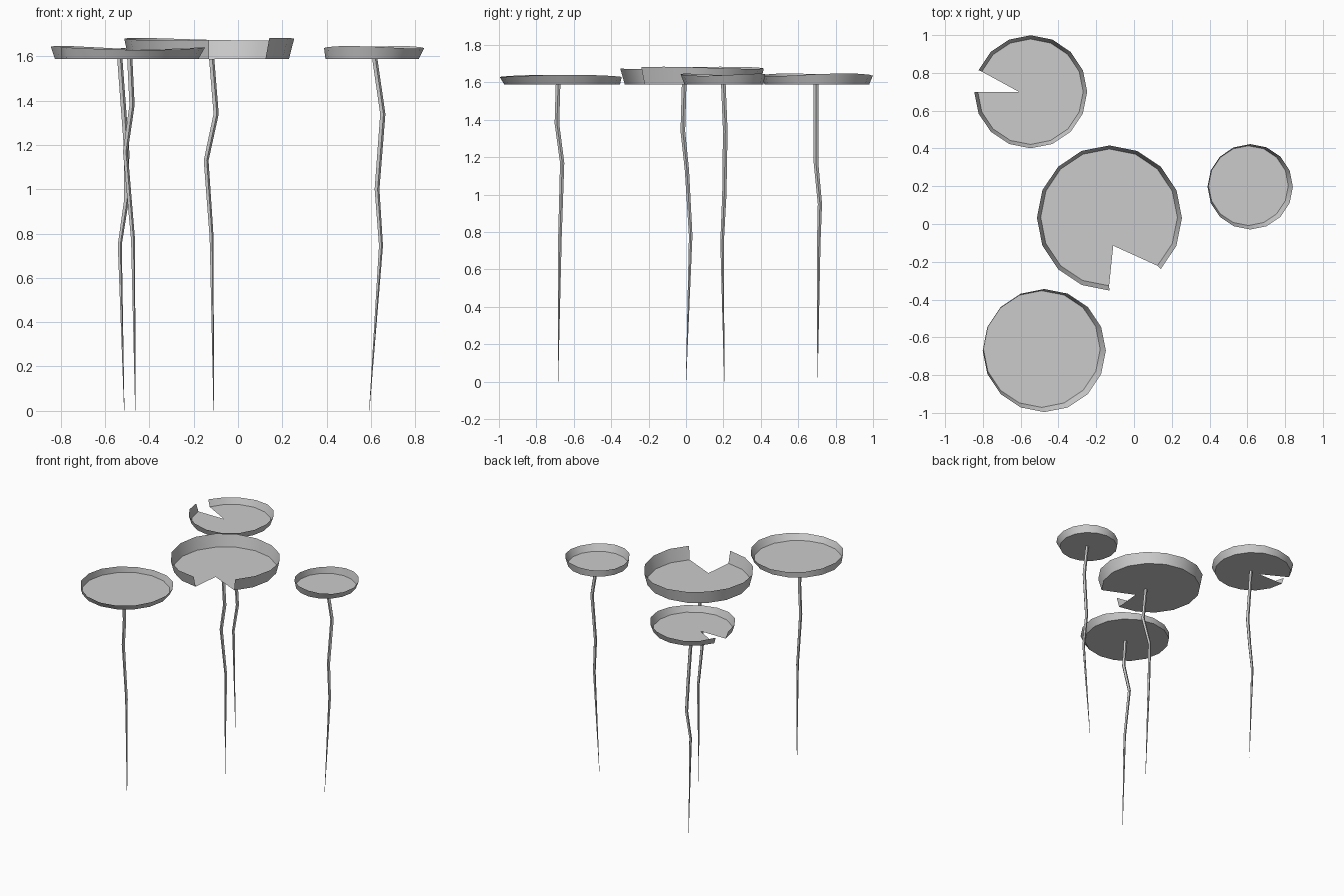
import bpy, bmesh
from math import sin, cos, tau, radians
from mathutils import Vector

cube = bpy.data.objects.get("Cube")
if cube:
    bpy.data.objects.remove(cube)

SIDES = 16
FLOOR_Z = 1.588

grey = bpy.data.materials.new("plain_grey")
grey.use_nodes = True
colour = (0.6, 0.6, 0.6, 1)
grey.diffuse_color = colour
grey.node_tree.nodes["Principled BSDF"].inputs["Base Color"].default_value = colour


def finish(name, bm):
    """Turn a bmesh into a softly shaded object with sharp creases."""
    mesh = bpy.data.meshes.new(name)
    bm.to_mesh(mesh)
    bm.free()
    mesh.materials.append(grey)
    obj = bpy.data.objects.new(name, mesh)
    bpy.context.collection.objects.link(obj)
    bpy.ops.object.select_all(action="DESELECT")
    obj.select_set(True)
    bpy.context.view_layer.objects.active = obj
    bpy.ops.object.shade_smooth_by_angle(angle=radians(35))


def pad(name, floor, floor_r, rim, rim_r, height, wave, peak, notch=None, first=0, count=SIDES):
    """Flat leaf with a flared, gently wavy rim; the notch is an open wedge."""
    bm = bmesh.new()
    low, high = [], []
    for i in range(count):
        a = tau * (first + i) / SIDES
        low.append(bm.verts.new((floor[0] + floor_r * cos(a), floor[1] + floor_r * sin(a), FLOOR_Z)))
        z = FLOOR_Z + height + wave * cos(2 * (a - radians(peak)))
        high.append(bm.verts.new((rim[0] + rim_r * cos(a), rim[1] + rim_r * sin(a), z)))
    # Rim wall, left open across the notch
    for i in range(count - 1 if notch else count):
        j = (i + 1) % count
        bm.faces.new((low[j], low[i], high[i], high[j]))
    # Leaf surface
    apex = [bm.verts.new((*notch, FLOOR_Z))] if notch else []
    bm.faces.new(low + apex)
    finish(name, bm)


def stem(name, points):
    """Crooked stalk tapering to a point at the ground."""
    bm = bmesh.new()
    rings = []
    for p, r in zip(points, (0.013, 0.013, 0.012, 0.01, 0.001)):
        corners = [Vector((cos(tau * k / 5), sin(tau * k / 5), 0)) * r for k in range(5)]
        rings.append([bm.verts.new(Vector(p) + c) for c in corners])
    for top, bottom in zip(rings, rings[1:]):
        for k in range(5):
            n = (k + 1) % 5
            bm.faces.new((top[n], top[k], bottom[k], bottom[n]))
    finish(name, bm)


# Leaves
pad("back_pad", (-0.548, 0.70), 0.279, (-0.547, 0.70), 0.299, 0.052, 0.008, 210,
    notch=(-0.61, 0.70), first=8, count=SIDES)
pad("centre_pad", (-0.132, 0.035), 0.362, (-0.13, 0.032), 0.384, 0.09, 0.006, 150,
    notch=(-0.11, -0.115), first=14, count=SIDES - 1)
pad("front_pad", (-0.488, -0.662), 0.309, (-0.475, -0.67), 0.326, 0.047, 0.006, 190)
pad("side_pad", (0.606, 0.203), 0.211, (0.615, 0.197), 0.226, 0.053, 0.006, 60)

# Stems, listed from the leaf down
stem("back_stem", [(-0.535, 0.695, FLOOR_Z), (-0.504, 0.695, 1.17), (-0.505, 0.716, 0.95),
                   (-0.535, 0.71, 0.75), (-0.514, 0.703, 0)])
stem("centre_stem", [(-0.12, -0.01, FLOOR_Z), (-0.1, -0.017, 1.34), (-0.145, 0.005, 1.13),
                     (-0.12, 0.025, 0.78), (-0.11, 0, 0)])
stem("front_stem", [(-0.49, -0.684, FLOOR_Z), (-0.48, -0.69, 1.38), (-0.51, -0.662, 1.17),
                    (-0.475, -0.674, 0.77), (-0.464, -0.684, 0)])
stem("side_stem", [(0.617, 0.2, FLOOR_Z), (0.653, 0.21, 1.34), (0.627, 0.205, 1),
                   (0.645, 0.193, 0.745), (0.593, 0.205, 0)])
